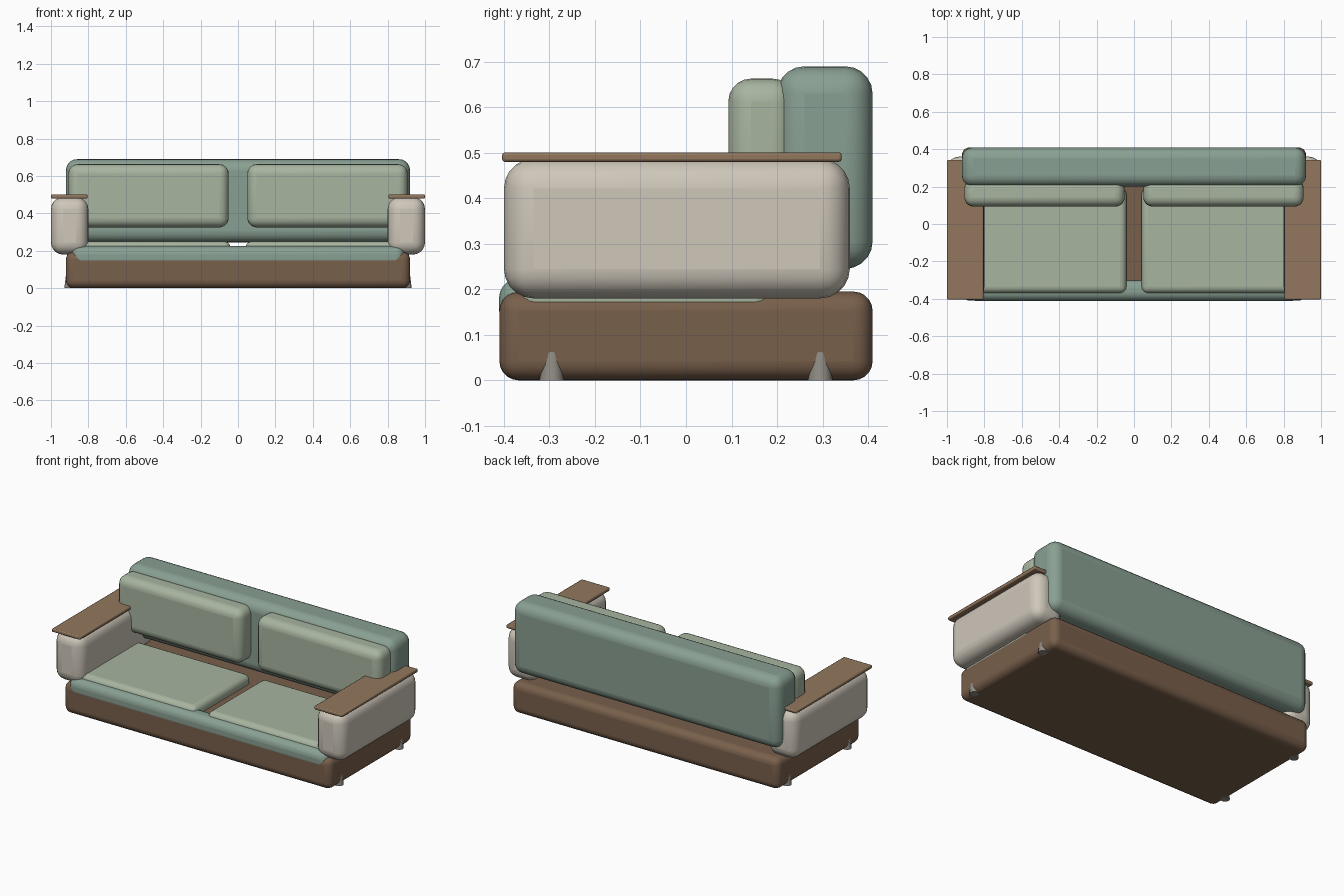
import bpy

if "Cube" in bpy.data.objects:
    bpy.data.objects.remove(bpy.data.objects["Cube"])


def material(name, rgb):
    m = bpy.data.materials.new(name)
    m.diffuse_color = (*rgb, 1)
    m.use_nodes = True
    m.node_tree.nodes["Principled BSDF"].inputs["Base Color"].default_value = m.diffuse_color
    return m


WOOD = material("dark_wood", (0.19, 0.115, 0.07))
TRIM = material("light_wood", (0.29, 0.185, 0.11))
TEAL = material("teal_fabric", (0.25, 0.35, 0.29))
SAGE = material("sage_fabric", (0.39, 0.46, 0.35))
CREAM = material("cream_fabric", (0.62, 0.57, 0.49))
METAL = material("foot_grey", (0.28, 0.26, 0.23))


def finish(ob, name, mat):
    ob.name = name
    ob.data.materials.append(mat)
    bpy.ops.object.shade_smooth_by_angle(angle=0.6)
    return ob


def block(name, xs, ys, zs, radius, mat, segments=5):
    """Rounded box spanning the given ranges."""
    spans = (xs, ys, zs)
    bpy.ops.mesh.primitive_cube_add(size=1, location=[sum(s) / 2 for s in spans])
    ob = bpy.context.object
    ob.scale = [s[1] - s[0] for s in spans]
    bpy.ops.object.transform_apply(location=False, rotation=False, scale=True)
    bev = ob.modifiers.new("rounding", "BEVEL")
    bev.width = radius
    bev.segments = segments
    return finish(ob, name, mat)


# Base, front roll and backrest
block("base", (-0.92, 0.92), (-0.41, 0.41), (0, 0.195), 0.042, WOOD)
block("front_roll", (-0.89, 0.89), (-0.411, -0.30), (0.11, 0.225), 0.045, TEAL)
block("backrest", (-0.92, 0.92), (0.2, 0.41), (0.245, 0.69), 0.06, TEAL)

for side, label in ((-1, "left"), (1, "right")):
    def mirrored(a, b):
        return tuple(sorted((side * a, side * b)))

    # Cushions
    block(label + "_seat_cushion", mirrored(0.04, 0.915), (-0.37, 0.19),
          (0.14, 0.25), 0.035, SAGE)
    block(label + "_back_cushion", mirrored(0.05, 0.907), (0.093, 0.24),
          (0.325, 0.663), 0.05, SAGE)
    # Armrest with wooden top board
    block(label + "_arm", mirrored(0.8, 1.0), (-0.4, 0.36), (0.18, 0.487), 0.065, CREAM)
    block(label + "_arm_board", mirrored(0.805, 1.0), (-0.404, 0.342),
          (0.48, 0.501), 0.006, TRIM, 2)
    # Tapered feet
    for y, end in ((-0.295, "front"), (0.295, "rear")):
        bpy.ops.mesh.primitive_cone_add(vertices=16, radius1=0.027, radius2=0.019,
                                        depth=0.062, location=(side * 0.902, y, 0.031))
        finish(bpy.context.object, f"{label}_{end}_foot", METAL)
